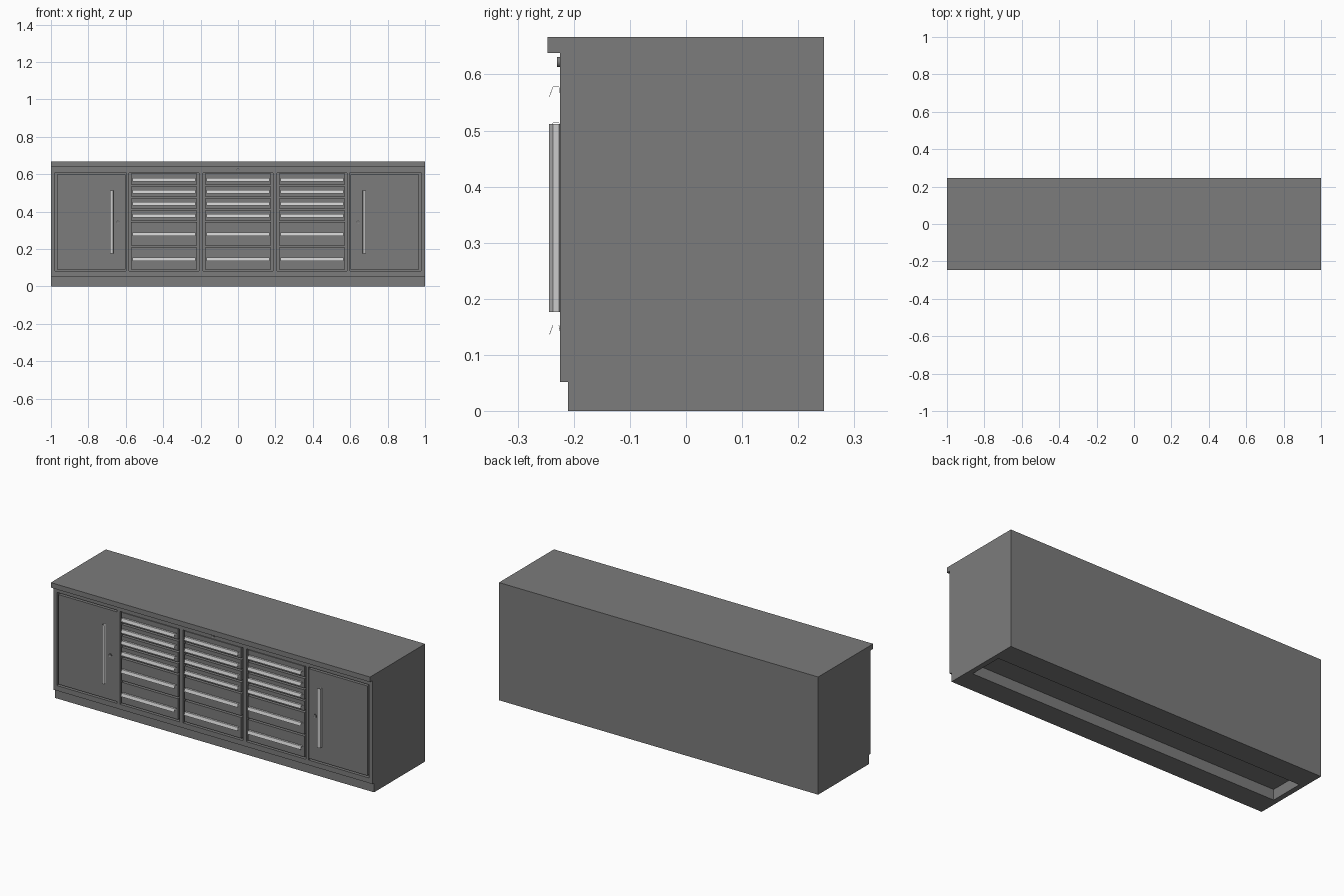
import bpy, bmesh, math
from mathutils import Vector

if "Cube" in bpy.data.objects:
    bpy.data.objects.remove(bpy.data.objects["Cube"])


def material(name, v):
    m = bpy.data.materials.new(name)
    m.diffuse_color = (v, v, v, 1)
    m.use_nodes = True
    m.node_tree.nodes["Principled BSDF"].inputs["Base Color"].default_value = m.diffuse_color
    return m


STEEL = material("dark_steel", 0.2)
LIGHT = material("light_metal", 0.7)
FRONT = -0.2245


def finish(name, bm, mat):
    me = bpy.data.meshes.new(name)
    bm.normal_update()
    bm.to_mesh(me)
    bm.free()
    me.materials.append(mat)
    ob = bpy.data.objects.new(name, me)
    bpy.context.collection.objects.link(ob)
    return ob


def box(name, x0, x1, y0, y1, z0, z1, mat=STEEL):
    bm = bmesh.new()
    bmesh.ops.create_cube(bm, size=1)
    for v in bm.verts:
        v.co = ((x0 + x1) / 2 + v.co.x * (x1 - x0),
                (y0 + y1) / 2 + v.co.y * (y1 - y0),
                (z0 + z1) / 2 + v.co.z * (z1 - z0))
    return finish(name, bm, mat)


def cut(target, x0, x1, y0, y1, z0, z1):
    cutter = box("cutter", x0, x1, y0, y1, z0, z1)
    cutter.hide_render = True
    mod = target.modifiers.new("cut", 'BOOLEAN')
    mod.operation = 'DIFFERENCE'
    mod.solver = 'EXACT'
    mod.object = cutter
    bpy.context.view_layer.objects.active = target
    bpy.ops.object.modifier_apply(modifier=mod.name)
    bpy.data.objects.remove(cutter)


def handle(name, place, length=0.335):
    # bent sheet pull: (outward, across) profile swept along its length
    prof = [(0.0, -0.011), (0.002, 0.0), (0.0125, 0.0), (0.0188, -0.017)]
    bm = bmesh.new()
    rows = [[bm.verts.new(place(o, a, t)) for o, a in prof]
            for t in (-length / 2, length / 2)]
    for i in range(3):
        bm.faces.new((rows[0][i], rows[0][i + 1], rows[1][i + 1], rows[1][i]))
    bmesh.ops.recalc_face_normals(bm, faces=bm.faces)
    ob = finish(name, bm, LIGHT)
    mod = ob.modifiers.new("sheet", 'SOLIDIFY')
    mod.thickness = 0.001
    mod.offset = 0


def lock(name, x, z):
    # round cylinder lock with a dished face
    bpy.ops.mesh.primitive_cylinder_add(vertices=24, radius=0.009, depth=0.01,
                                        location=(x, FRONT, z),
                                        rotation=(math.pi / 2, 0, 0))
    ob = bpy.context.object
    ob.name = name
    bm = bmesh.new()
    bm.from_mesh(ob.data)
    cap = max(bm.faces, key=lambda f: f.calc_center_median().z)
    bmesh.ops.inset_individual(bm, faces=[cap], thickness=0.003)
    bmesh.ops.translate(bm, verts=cap.verts, vec=Vector((0, 0, -0.002)))
    bm.to_mesh(ob.data)
    bm.free()
    ob.data.materials.append(STEEL)
    bpy.ops.object.shade_smooth_by_angle(angle=math.radians(30))


# carcass: side profile with worktop overhang and toe kick
side = [(0.2455, 0), (0.2455, 0.6665), (-0.2465, 0.6665), (-0.2465, 0.638),
        (FRONT, 0.638), (FRONT, 0.052), (-0.2105, 0.052), (-0.2105, 0)]
bm = bmesh.new()
face = bm.faces.new([bm.verts.new((-1, y, z)) for y, z in side])
ext = bmesh.ops.extrude_face_region(bm, geom=[face])
bmesh.ops.translate(bm, vec=(2, 0, 0),
                    verts=[g for g in ext["geom"] if isinstance(g, bmesh.types.BMVert)])
bmesh.ops.recalc_face_normals(bm, faces=bm.faces)
carcass = finish("carcass", bm, STEEL)

# recess underneath
cut(carcass, -0.97, 0.97, -0.083, 0.114, -0.1, 0.06)

# door and drawer openings
BACK = FRONT + 0.02
for s in (-1, 1):
    xs = sorted((s * 0.6, s * 0.978))
    cut(carcass, xs[0], xs[1], -0.3, BACK, 0.081, 0.609)
COLUMNS = (-0.396, 0, 0.396)
for cx in COLUMNS:
    cut(carcass, cx - 0.187, cx + 0.187, -0.3, BACK, 0.081, 0.607)

# doors with vertical pulls and locks
for s, label in ((-1, "left"), (1, "right")):
    xs = sorted((s * 0.602, s * 0.968))
    box(label + "_door", xs[0], xs[1], FRONT, BACK, 0.091, 0.599)
    handle(label + "_door_handle",
           lambda o, a, t: (s * (0.684 + a), FRONT - o, 0.344 + t))
    lock(label + "_door_lock", s * 0.642, 0.343)
lock("drawer_lock", 0, 0.622)

# three columns of six drawers
splits = [0.609, 0.54, 0.476, 0.412, 0.348, 0.214, 0.086]
tops = [0.578, 0.514, 0.450, 0.386, 0.287, 0.1535]
for c, cx in enumerate(COLUMNS):
    for r in range(6):
        tag = f"_{c + 1}_{r + 1}"
        box("drawer" + tag, cx - 0.177, cx + 0.177, FRONT, BACK,
            splits[r + 1] + 0.005, splits[r] - 0.005)
        handle("drawer_handle" + tag,
               lambda o, a, t: (cx + t, FRONT - o, tops[r] + a))
